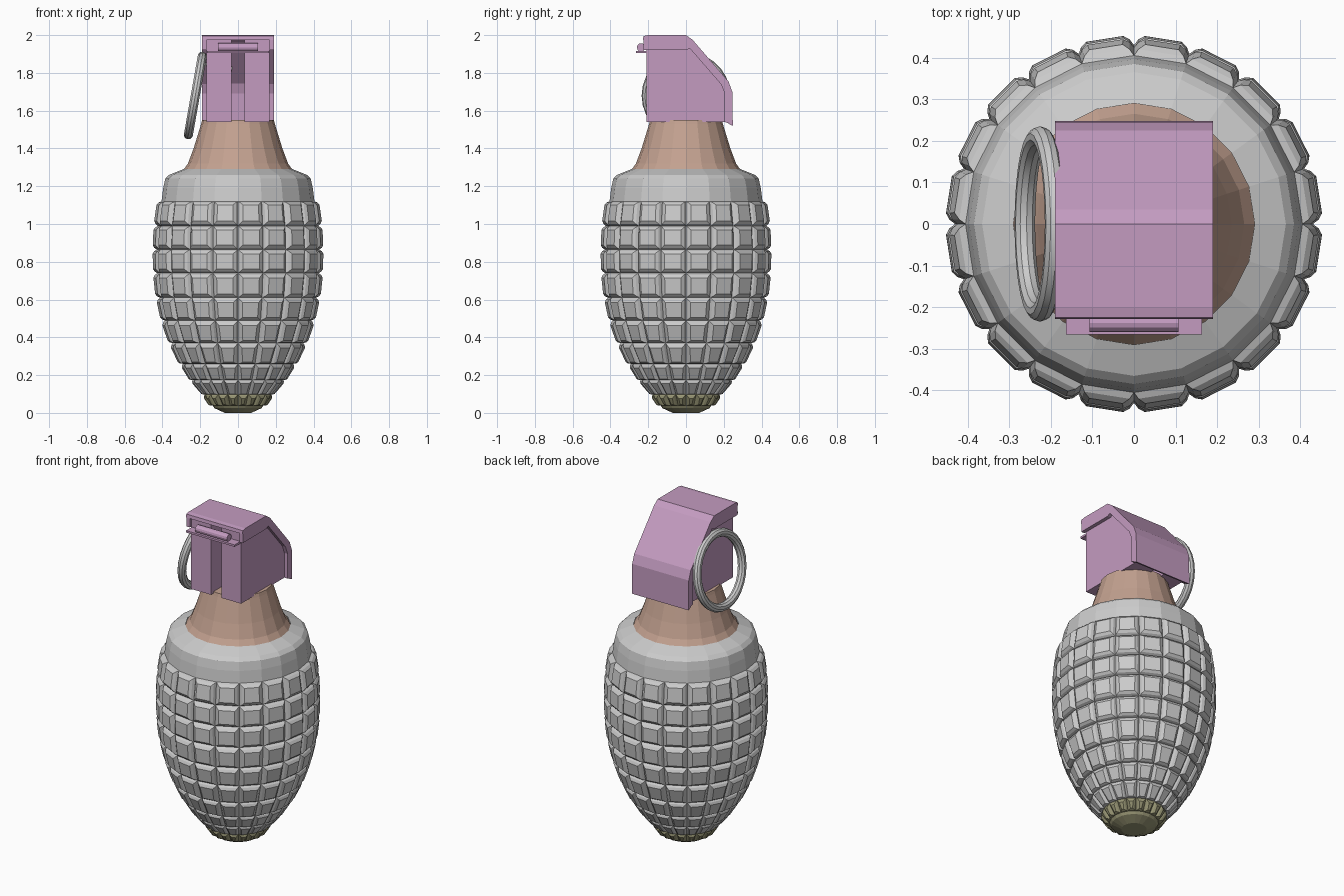
import bpy, bmesh, math
from mathutils import Vector

if "Cube" in bpy.data.objects:
    bpy.data.objects.remove(bpy.data.objects["Cube"])

SIDES = 20


def material(name, rgb):
    m = bpy.data.materials.new(name)
    m.diffuse_color = (*rgb, 1)
    m.use_nodes = True
    m.node_tree.nodes["Principled BSDF"].inputs["Base Color"].default_value = m.diffuse_color
    return m


PINK = material("pink", (0.55, 0.33, 0.53))
BROWN = material("brown", (0.55, 0.36, 0.28))
OLIVE = material("olive", (0.32, 0.31, 0.18))


def finish(bm, name, mat=None):
    bmesh.ops.recalc_face_normals(bm, faces=bm.faces)
    me = bpy.data.meshes.new(name)
    bm.to_mesh(me)
    bm.free()
    ob = bpy.data.objects.new(name, me)
    bpy.context.collection.objects.link(ob)
    if mat:
        me.materials.append(mat)
    return ob


def lathe(profile, cap_ends=False):
    """Spin (radius, z) points, bottom to top; returns bmesh and rows of faces."""
    bm = bmesh.new()
    rings = [[bm.verts.new((r * math.cos(a), r * math.sin(a), z))
              for a in (2 * math.pi * i / SIDES for i in range(SIDES))]
             for r, z in profile]
    rows = []
    for lo, hi in zip(rings, rings[1:]):
        rows.append([bm.faces.new((lo[i], lo[(i + 1) % SIDES], hi[(i + 1) % SIDES], hi[i]))
                     for i in range(SIDES)])
    if cap_ends:
        bm.faces.new(rings[0][::-1])
        bm.faces.new(rings[-1])
    bm.normal_update()
    return bm, rows


def raise_cells(bm, rows, heights):
    """Turn each grid cell into a bevelled raised stud."""
    for row, h in zip(rows, heights):
        bmesh.ops.inset_individual(bm, faces=row, thickness=h * 0.09, depth=h * 0.12)
        bmesh.ops.inset_individual(bm, faces=row, thickness=h * 0.16, depth=h * 0.09)


def extrude_profile(name, pts, x0, x1, mat):
    """Extrude a (y, z) outline from x0 to x1."""
    bm = bmesh.new()
    f = bm.faces.new([bm.verts.new((x0, y, z)) for y, z in pts])
    ext = bmesh.ops.extrude_face_region(bm, geom=[f])
    bmesh.ops.translate(bm, vec=(x1 - x0, 0, 0),
                        verts=[v for v in ext["geom"] if isinstance(v, bmesh.types.BMVert)])
    return finish(bm, name, mat)


def rod(name, a, b, r, mat=None):
    a, b = Vector(a), Vector(b)
    bpy.ops.mesh.primitive_cylinder_add(vertices=12, radius=r, depth=(b - a).length,
                                        location=(a + b) / 2)
    ob = bpy.context.object
    ob.name = name
    ob.rotation_euler = (b - a).to_track_quat('Z', 'Y').to_euler()
    if mat:
        ob.data.materials.append(mat)
    return ob


def mirror_x(ob):
    ob.modifiers.new("mirror", 'MIRROR').use_axis[0] = True


# Studded shell with plain shoulder
shell = [(0.175, 0.10), (0.24, 0.175), (0.292, 0.26), (0.345, 0.37), (0.387, 0.49),
         (0.413, 0.61), (0.427, 0.74), (0.43, 0.865), (0.424, 0.99), (0.405, 1.12),
         (0.396, 1.19), (0.385, 1.24), (0.365, 1.26), (0.29, 1.29)]
bm, rows = lathe(shell)
studs = [b[1] - a[1] for a, b in zip(shell[:10], shell[1:10])]
raise_cells(bm, rows[:9], studs)
finish(bm, "body_shell")

# Olive base plug with one row of small studs
bm, rows = lathe([(0.07, 0.0), (0.125, 0.025), (0.135, 0.04), (0.175, 0.10)], True)
raise_cells(bm, rows[2:], [0.09])
finish(bm, "base_plug", OLIVE)

# Neck
bm, rows = lathe([(0.29, 1.285), (0.265, 1.32), (0.235, 1.40), (0.195, 1.53), (0.19, 1.55)], True)
finish(bm, "neck", BROWN)

# Head: two cheeks with a slot between
cheek = [(-0.21, 1.54), (-0.21, 1.985), (-0.01, 1.985), (0.025, 1.96),
         (0.205, 1.75), (0.225, 1.69), (0.225, 1.54)]
mirror_x(extrude_profile("head_cheek", cheek, 0.035, 0.168, PINK))

# Lever plate folded over the head
lever = [(-0.228, 1.975), (-0.225, 1.995), (-0.20, 2.0), (0.0, 2.0), (0.035, 1.975),
         (0.225, 1.755), (0.245, 1.70), (0.248, 1.52), (0.226, 1.53), (0.222, 1.69),
         (0.205, 1.745), (0.02, 1.96), (-0.005, 1.975)]
extrude_profile("lever", lever, -0.19, 0.19, PINK)

# Folded flanges on the lever sides
flange = [(-0.225, 1.92), (0.0, 1.92), (0.02, 1.93), (0.185, 1.74), (0.205, 1.69), (0.205, 1.54),
          (0.235, 1.53), (0.235, 1.70), (0.215, 1.755), (0.03, 1.97), (0.0, 1.99), (-0.225, 1.99)]
mirror_x(extrude_profile("lever_flange", flange, 0.166, 0.19, PINK))

# Hinge at the front
extrude_profile("hinge_plate", [(-0.205, 1.905), (-0.265, 1.905), (-0.265, 1.917), (-0.205, 1.917)],
                -0.163, 0.163, PINK)
rod("hinge_pin", (-0.107, -0.238, 1.935), (0.107, -0.238, 1.935), 0.022, PINK)

# Pull ring leaning off the left side, and its pin
bpy.ops.mesh.primitive_torus_add(major_radius=0.21, minor_radius=0.025, major_segments=28,
                                 minor_segments=10, location=(-0.226, 0.0, 1.68),
                                 rotation=(0, math.radians(90 + 10), 0))
ring = bpy.context.object
ring.name = "pull_ring"
ring.rotation_euler[1] = math.radians(90 + 10)
bpy.ops.object.shade_smooth_by_angle()
rod("safety_pin", (-0.215, 0.1, 1.86), (-0.03, 0.1, 1.82), 0.012)
